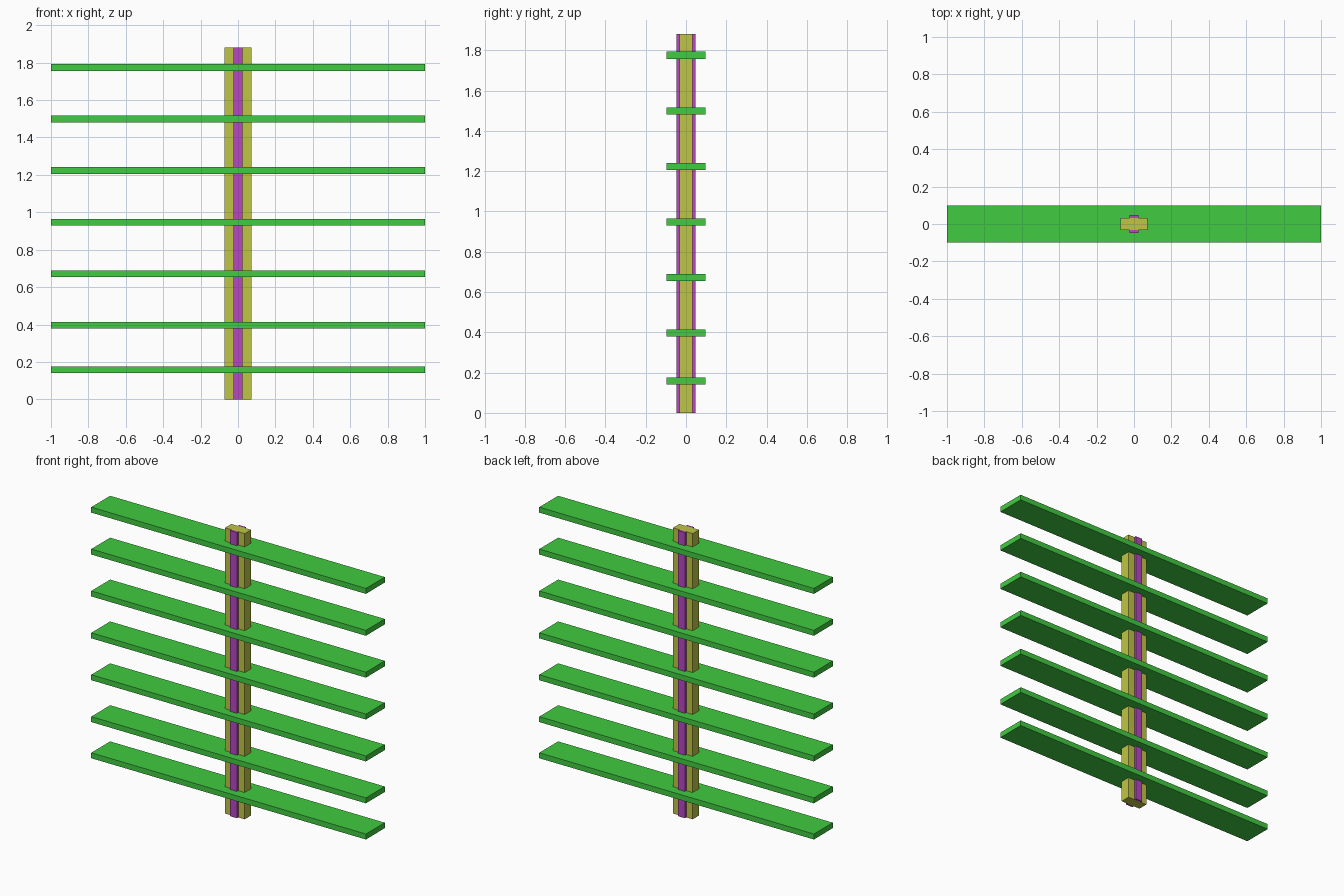
import bpy

cube = bpy.data.objects.get("Cube")
if cube:
    bpy.data.objects.remove(cube, do_unlink=True)


def material(name, rgb):
    mat = bpy.data.materials.new(name)
    mat.use_nodes = True
    color = (*rgb, 1)
    mat.diffuse_color = color
    mat.node_tree.nodes["Principled BSDF"].inputs["Base Color"].default_value = color
    return mat


def box(name, size, center, mat):
    bpy.ops.mesh.primitive_cube_add(size=1, location=center)
    obj = bpy.context.object
    obj.name = name
    obj.scale = size
    bpy.ops.object.transform_apply(location=False, rotation=False, scale=True)
    obj.data.materials.append(mat)
    return obj


green = material("green", (0.052, 0.6, 0.052))
olive = material("olive yellow", (0.52, 0.56, 0.06))
purple = material("purple", (0.48, 0.064, 0.55))

HEIGHT = 1.88
POST_DEPTH = 0.066
STRIP_DEPTH = 0.014

# Central post
box("post", (0.144, POST_DEPTH, HEIGHT), (0, 0, HEIGHT / 2), olive)

# Raised strips on the front and back of the post
for side, name in ((-1, "front_strip"), (1, "back_strip")):
    y = side * (POST_DEPTH + STRIP_DEPTH) / 2
    box(name, (0.05, STRIP_DEPTH, HEIGHT), (0, y, HEIGHT / 2), purple)

# Shelves: evenly spaced, with the lowest one slightly closer
heights = [0.158] + [0.396 + 0.2757 * i for i in range(6)]
for i, z in enumerate(heights):
    box(f"shelf_{i + 1}", (2, 0.196, 0.036), (0, 0, z), green)
